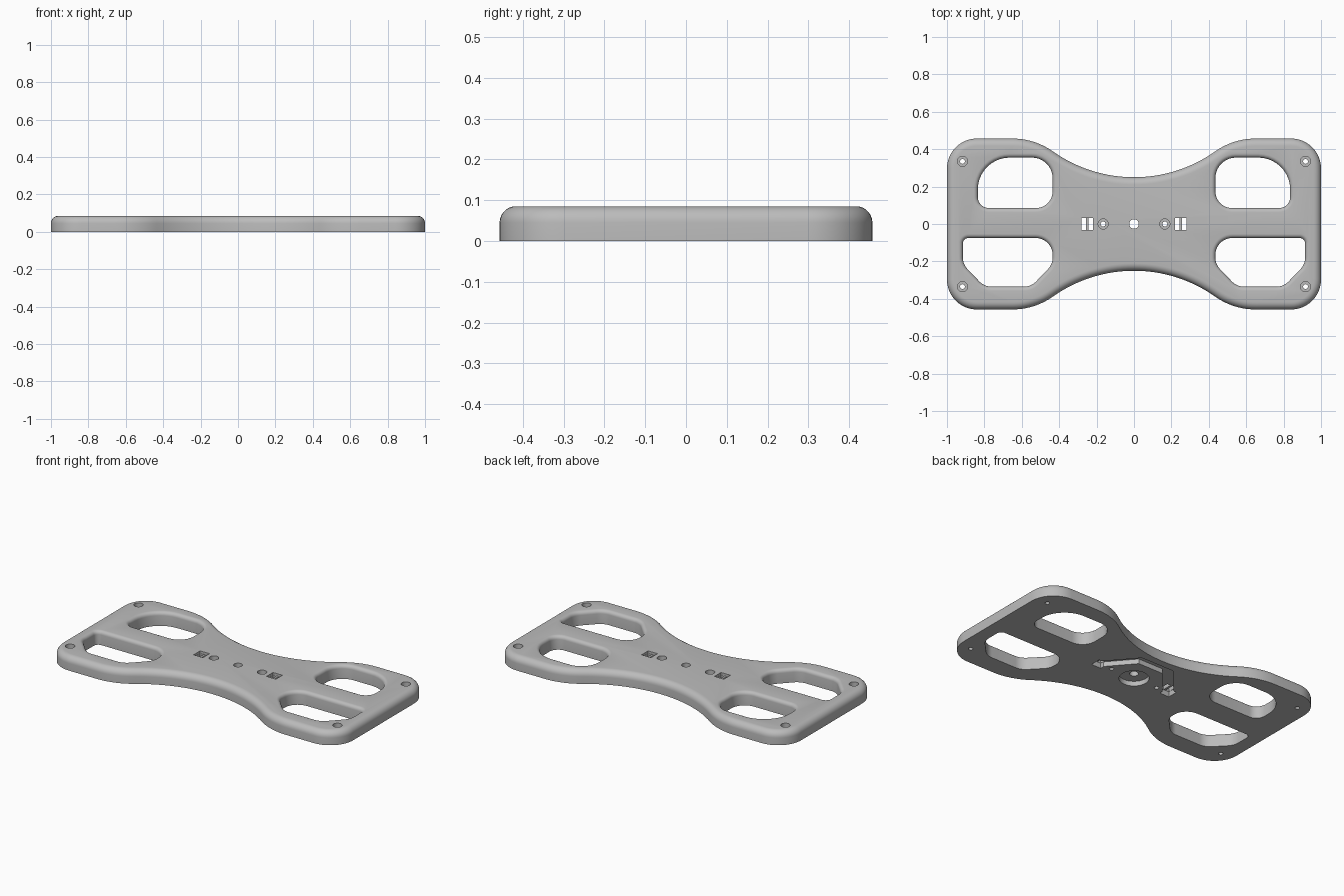
import bpy, bmesh, math
from mathutils import Vector

if "Cube" in bpy.data.objects:
    bpy.data.objects.remove(bpy.data.objects["Cube"])

H = 0.085           # plate thickness
grey = bpy.data.materials.new("warm grey")
grey.diffuse_color = (0.5, 0.5, 0.5, 1)
grey.use_nodes = True
grey.node_tree.nodes["Principled BSDF"].inputs["Base Color"].default_value = grey.diffuse_color


def arc(cx, cy, r, a0, a1, n):
    """Points on an arc, angles in degrees."""
    return [Vector((cx + r * math.cos(math.radians(a0 + (a1 - a0) * i / n)),
                    cy + r * math.sin(math.radians(a0 + (a1 - a0) * i / n)))) for i in range(n + 1)]


def rounded(corners, n=10):
    """Counter-clockwise polygon of (x, y, radius) with filleted corners."""
    pts = []
    for i, (x, y, r) in enumerate(corners):
        p = Vector((x, y))
        a = (Vector(corners[i - 1][:2]) - p).normalized()
        b = (Vector(corners[(i + 1) % len(corners)][:2]) - p).normalized()
        half = a.angle(b) / 2
        c = p + (a + b).normalized() * r / math.sin(half)
        s, e = p + a * r / math.tan(half) - c, p + b * r / math.tan(half) - c
        a0 = math.degrees(math.atan2(s.y, s.x))
        sweep = (math.degrees(math.atan2(e.y, e.x)) - a0) % 360
        pts += arc(c.x, c.y, r, a0, a0 + sweep, n)
    return pts


def offset(pts, d):
    """Move a counter-clockwise outline outward by d."""
    out = []
    for i, p in enumerate(pts):
        t0 = (p - pts[i - 1]).normalized()
        t1 = (pts[(i + 1) % len(pts)] - p).normalized()
        n0, n1 = Vector((t0.y, -t0.x)), Vector((t1.y, -t1.x))
        m = (n0 + n1).normalized()
        out.append(p + m * d / max(m.dot(n0), 0.3))
    return out


def loft(name, rings):
    """Closed solid from (points, z) rings, bottom to top."""
    bm = bmesh.new()
    loops = [[bm.verts.new((p[0], p[1], z)) for p in pts] for pts, z in rings]
    n = len(loops[0])
    for lo, hi in zip(loops, loops[1:]):
        for i in range(n):
            j = (i + 1) % n
            bm.faces.new((lo[i], lo[j], hi[j], hi[i]))
    bm.faces.new(loops[0][::-1])
    bm.faces.new(loops[-1])
    bmesh.ops.recalc_face_normals(bm, faces=bm.faces)
    me = bpy.data.meshes.new(name)
    bm.to_mesh(me)
    bm.free()
    ob = bpy.data.objects.new(name, me)
    bpy.context.collection.objects.link(ob)
    return ob


def circle(x, y, r, n=32):
    return arc(x, y, r, 0, 360, n)[:-1]


def box(x0, x1, y0, y1):
    return [Vector(p) for p in ((x0, y0), (x1, y0), (x1, y1), (x0, y1))]


# Plate outline: one quarter, from the right side to the middle of the waist
R, YM, XF, RC = 0.75, 0.457, 0.65, 0.16
cy = 0.25 + R
rf = (XF**2 + (cy - YM)**2 - R**2) / (2 * (R - (cy - YM)))
tilt = math.degrees(math.atan2(XF, cy - YM + rf))
quarter = (arc(1 - RC, YM - RC, RC, 0, 90, 12) + arc(XF, YM - rf, rf, 90, 90 + tilt, 10)
           + arc(0, cy, R, -90 + tilt, -90, 16)[1:])
half = quarter + [Vector((-p.x, p.y)) for p in quarter[-2::-1]]
outline = half + [-p for p in half]

# Plate with rounded upper rim
F = 0.04
rings = [(outline, 0)]
for i in range(8):
    a = math.pi / 2 * i / 7
    rings.append((offset(outline, -F * (1 - math.cos(a))), H - F + F * math.sin(a)))
plate = loft("plate", rings)

# Grip openings with softened upper rim
cutters = []
grip_back = [(0.435, 0.085, 0.09), (0.835, 0.085, 0.06), (0.835, 0.355, 0.17), (0.435, 0.355, 0.11)]
grip_front = [(0.435, -0.215, 0.09), (0.55, -0.335, 0.09), (0.80, -0.335, 0.09),
              (0.915, -0.215, 0.09), (0.915, -0.075, 0.03), (0.435, -0.075, 0.09)]
f = 0.022
for shape in (grip_back, grip_front):
    for side in (1, -1):
        pts = rounded(shape)
        if side < 0:
            pts = [Vector((-p.x, p.y)) for p in reversed(pts)]
        rr = [(pts, -0.02)]
        for i in range(6):
            a = math.pi / 2 * i / 5
            rr.append((offset(pts, f * (1 - math.cos(a))), H - f + f * math.sin(a)))
        rr.append((rr[-1][0], H + 0.02))
        cutters.append(loft("grip_cutter", rr))

# Counterbored screw holes
screws = [(sx * 0.917, sy * 0.335) for sx in (1, -1) for sy in (1, -1)] + [(0.165, 0), (-0.165, 0)]
for x, y in screws:
    cutters.append(loft("screw_cutter", [(circle(x, y, 0.013), -0.02), (circle(x, y, 0.013), H - 0.03),
                                         (circle(x, y, 0.027), H - 0.03), (circle(x, y, 0.027), H + 0.02)]))

# Centre hole with wide recess underneath
cutters.append(loft("centre_cutter", [(circle(0, 0, 0.085, 48), -0.02), (circle(0, 0, 0.085, 48), 0.03),
                                      (circle(0, 0, 0.025, 48), 0.03), (circle(0, 0, 0.025, 48), H + 0.02)]))

# Cable channel underneath
w = 0.03
path = [Vector(p) for p in ((0.25, 0), (0.1, 0.175), (-0.1, 0.175), (-0.25, 0))]
left, right = [], []
for i, p in enumerate(path):
    t0 = (p - path[max(i - 1, 0)]) if i else path[1] - p
    t1 = (path[i + 1] - p) if i < 3 else t0
    n0, n1 = (Vector((-t.y, t.x)).normalized() for t in (t0, t1))
    m = (n0 + n1).normalized()
    left.append(p + m * w / m.dot(n0))
    right.append(p - m * w / m.dot(n0))
channel = left + right[::-1]
cutters.append(loft("channel_cutter", [(channel, -0.02), (channel, 0.03)]))

# Strap slots: pocket below, shallow recess above, bar between two openings
for s in (0.25, -0.25):
    for name, x0, x1, z0, z1 in (("pocket_cutter", -0.033, 0.033, -0.02, 0.032),
                                 ("recess_cutter", -0.032, 0.032, H - 0.015, H + 0.02),
                                 ("slot_cutter", -0.031, -0.007, -0.02, H + 0.02),
                                 ("slot_cutter", 0.007, 0.031, -0.02, H + 0.02)):
        b = box(s + x0, s + x1, -abs(x0) if x1 > 0.0315 else -0.031, x1 if x1 > 0.0315 else 0.031)
        cutters.append(loft(name, [(b, z0), (b, z1)]))

# Cut everything out of the plate
bpy.context.view_layer.objects.active = plate
for c in cutters:
    mod = plate.modifiers.new("cut", 'BOOLEAN')
    mod.operation, mod.solver, mod.object = 'DIFFERENCE', 'EXACT', c
    bpy.ops.object.modifier_apply(modifier=mod.name)
    bpy.data.objects.remove(c)

plate.data.materials.clear()
plate.data.materials.append(grey)
plate.select_set(True)
bpy.ops.object.shade_smooth_by_angle(angle=math.radians(30))
